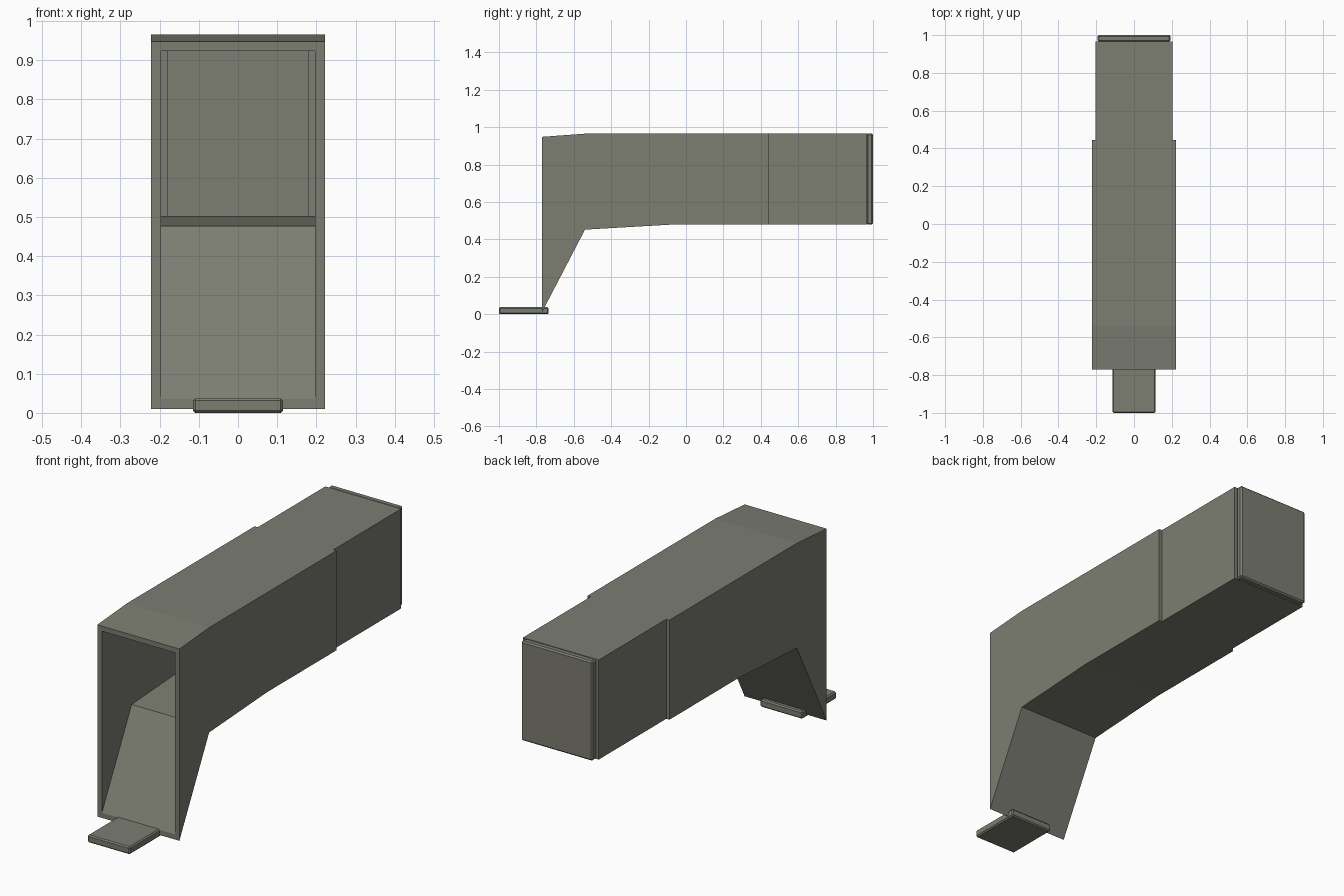
import bpy, bmesh

if "Cube" in bpy.data.objects:
    bpy.data.objects.remove(bpy.data.objects["Cube"])

paint = bpy.data.materials.new("olive_grey")
paint.diffuse_color = (0.2, 0.205, 0.165, 1)
paint.use_nodes = True
paint.node_tree.nodes["Principled BSDF"].inputs["Base Color"].default_value = paint.diffuse_color
WALL = 0.025


def finish(name, bm):
    bmesh.ops.recalc_face_normals(bm, faces=bm.faces[:])
    mesh = bpy.data.meshes.new(name)
    bm.to_mesh(mesh)
    bm.free()
    mesh.materials.append(paint)
    obj = bpy.data.objects.new(name, mesh)
    bpy.context.collection.objects.link(obj)
    return obj


def hollow_duct(name, half_width, stations):
    """Open-ended rectangular duct lofted through (y, bottom, top) stations."""
    bm = bmesh.new()

    def rings(inset):
        w = half_width - inset
        return [[bm.verts.new((x, y, z)) for x, z in
                 ((-w, b + inset), (w, b + inset), (w, t - inset), (-w, t - inset))]
                for y, b, t in stations]

    def bridge(r, s):
        for i in range(4):
            j = (i + 1) % 4
            bm.faces.new((r[i], r[j], s[j], s[i]))

    outer, inner = rings(0), rings(WALL)
    for loops in (outer, inner):
        for r, s in zip(loops, loops[1:]):
            bridge(r, s)
    bridge(outer[0], inner[0])
    bridge(outer[-1], inner[-1])
    bmesh.ops.recalc_face_normals(bm, faces=bm.faces[:])
    bmesh.ops.dissolve_limit(bm, angle_limit=0.005, verts=bm.verts[:], edges=bm.edges[:])
    return finish(name, bm)


def plate(name, lo, hi, chamfer):
    """Flat slab with chamfered edges."""
    bm = bmesh.new()
    bmesh.ops.create_cube(bm, size=1)
    for v in bm.verts:
        v.co = [lo[i] + (v.co[i] + 0.5) * (hi[i] - lo[i]) for i in range(3)]
    bmesh.ops.bevel(bm, geom=bm.edges[:], offset=chamfer, segments=1,
                    profile=0.5, affect='EDGES')
    return finish(name, bm)


# Front hood with sloping chute floor, open at the front
hollow_duct("front_hood", 0.222, [(-0.77, 0.01, 0.948), (-0.54, 0.452, 0.965),
                                  (-0.09, 0.478, 0.965), (0.445, 0.478, 0.965)])
# Narrower rear duct
hollow_duct("rear_duct", 0.205, [(0.445, 0.478, 0.965), (0.967, 0.478, 0.965)])
# Plate closing the rear
plate("back_plate", (-0.193, 0.965, 0.478), (0.193, 1.0, 0.965), 0.007)
# Small tongue at the foot of the chute
plate("foot_tongue", (-0.115, -1.0, 0.0), (0.115, -0.735, 0.037), 0.006)
